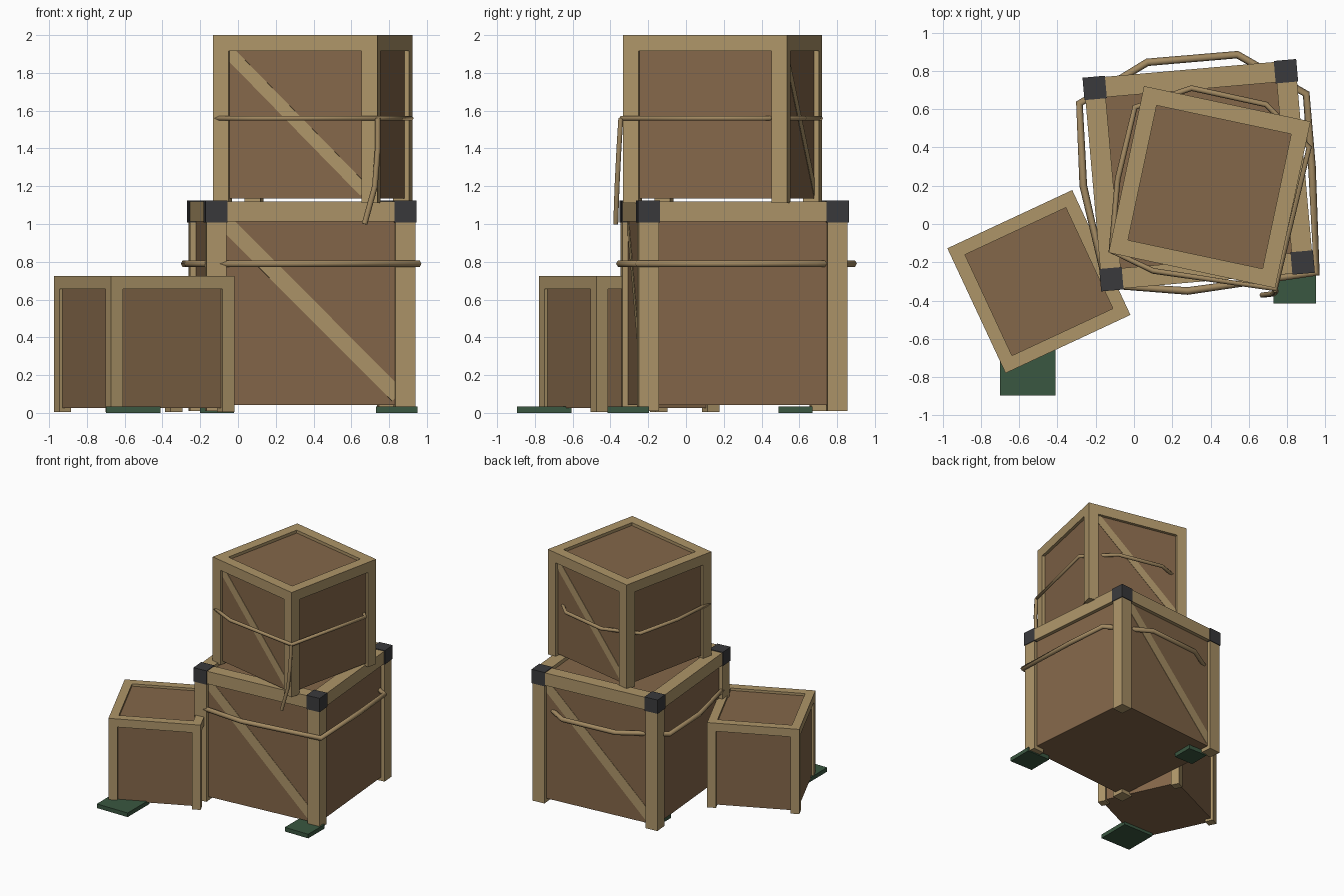
import bpy, bmesh
from math import radians
from mathutils import Matrix, Vector

if "Cube" in bpy.data.objects:
    bpy.data.objects.remove(bpy.data.objects["Cube"])


def material(name, rgb):
    m = bpy.data.materials.new(name)
    m.diffuse_color = (*rgb, 1)
    m.use_nodes = True
    m.node_tree.nodes["Principled BSDF"].inputs["Base Color"].default_value = m.diffuse_color
    return m


WOOD = material("light_wood", (0.42, 0.30, 0.14))
PANEL = material("dark_wood", (0.23, 0.135, 0.067))
METAL = material("dark_metal", (0.042, 0.042, 0.045))
PAD = material("green_pad", (0.042, 0.095, 0.052))
ROPE = material("rope", (0.36, 0.25, 0.12))


def boxes(name, parts, mat, loc=(0, 0, 0), rot=0):
    """One object from (centre, size, tilt about y) boxes."""
    bm = bmesh.new()
    for c, s, tilt in parts:
        m = (Matrix.Translation(c) @ Matrix.Rotation(radians(tilt), 4, 'Y')
             @ Matrix.Diagonal((*s, 1)))
        bmesh.ops.create_cube(bm, size=1, matrix=m)
    me = bpy.data.meshes.new(name)
    bm.to_mesh(me)
    bm.free()
    me.materials.append(mat)
    ob = bpy.data.objects.new(name, me)
    ob.location = loc
    ob.rotation_euler.z = radians(rot)
    bpy.context.collection.objects.link(ob)
    return ob


SIGNS = [(i, j) for i in (-1, 1) for j in (-1, 1)]


def crate(name, size, x, y, z, rot, braces=True, caps=False):
    w, inset = size * 0.096, size * 0.028
    h = size / 2
    e = h - w / 2                       # centre line of posts and rails
    at = ((x, y, z + h), rot)

    # recessed panels
    boxes(name + "_panels", [((0, 0, 0), (size - 2 * inset,) * 3, 0)], PANEL, *at)

    # corner posts and top rails
    frame = [((i * e, j * e, 0), (w, w, size), 0) for i, j in SIGNS]
    for s in (-1, 1):
        frame.append(((0, s * e, e), (size - 2 * w, w, w), 0))
        frame.append(((s * e, 0, e), (w, size - 2 * w, w), 0))
    boxes(name + "_frame", frame, WOOD, *at)

    # diagonal braces on front and back
    if braces:
        d = h - inset - 0.007
        boxes(name + "_braces",
              [((0, s * d, -0.01), (size * 1.18, 0.02, size * 0.075), -45 * s)
               for s in (-1, 1)], WOOD, *at)

    # metal corner caps
    if caps:
        k = w + 0.011
        boxes(name + "_corner_caps",
              [((i * e, j * e, e), (k, k, k), 0) for i, j in SIGNS], METAL, *at)


def rope(name, pts, radius, closed):
    cu = bpy.data.curves.new(name, 'CURVE')
    cu.dimensions = '3D'
    cu.bevel_depth = radius
    cu.bevel_resolution = 1
    cu.use_fill_caps = True
    sp = cu.splines.new('POLY')
    sp.points.add(len(pts) - 1)
    for p, co in zip(sp.points, pts):
        p.co = (*co, 1)
    sp.use_cyclic_u = closed
    cu.materials.append(ROPE)
    ob = bpy.data.objects.new(name, cu)
    bpy.context.collection.objects.link(ob)


# crates
crate("large_crate", 1.11, 0.338, 0.255, 0.01, 5, caps=True)
crate("upper_crate", 0.89, 0.395, 0.193, 1.11, -12)
crate("small_crate", 0.72, -0.497, -0.301, 0.005, 25, braces=False)

# ground pads
for n, (x, y, s) in enumerate([(-0.555, -0.75, 0.29), (0.84, -0.305, 0.22),
                               (-0.11, 0.58, 0.18)]):
    boxes(f"ground_pad_{n + 1}", [((0, 0, 0), (s, s, 0.035), 0)], PAD,
          (x, y, 0.0175))

# ropes
lower = [(-0.145, -0.32), (0.28, -0.35), (0.955, -0.255), (0.93, 0.3), (0.9, 0.68),
         (0.54, 0.885), (0.07, 0.845), (-0.285, 0.63), (-0.265, 0.2)]
upper = [(-0.12, -0.14), (0.1, -0.245), (0.74, -0.34), (0.915, 0.40), (0.69, 0.625),
         (0.3, 0.71), (0.005, 0.61), (-0.085, 0.235)]
rope("lower_rope", [(x, y, 0.79) for x, y in lower], 0.02, True)
rope("upper_rope", [(x, y, 1.56) for x, y in upper], 0.015, True)
rope("rope_tail", [(0.74, -0.345, 1.56), (0.74, -0.355, 1.4),
                   (0.725, -0.365, 1.2), (0.67, -0.372, 1.0)], 0.015, False)
